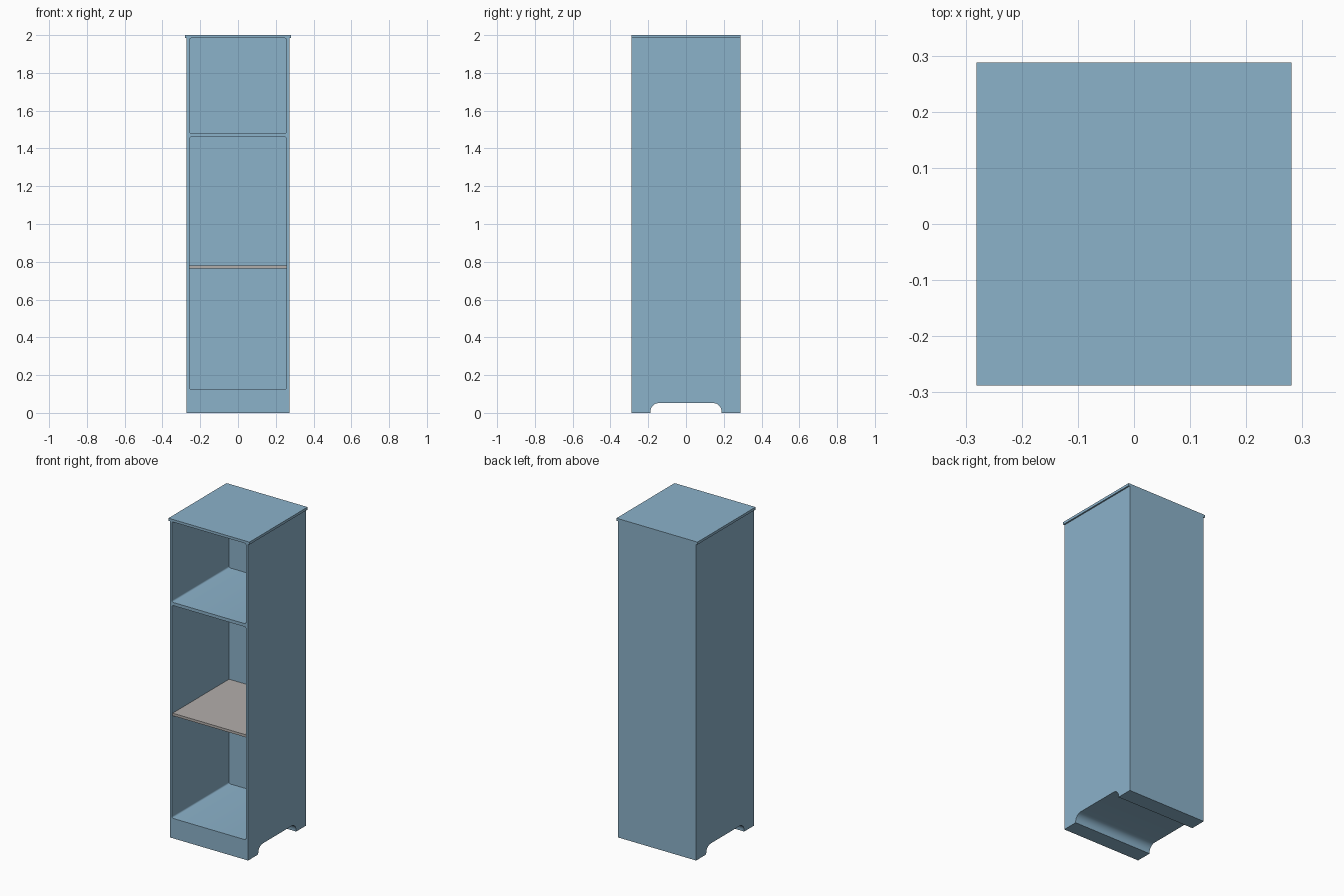
import bpy, bmesh, math
from mathutils import Vector

cube = bpy.data.objects.get("Cube")
if cube:
    bpy.data.objects.remove(cube, do_unlink=True)

HALF_W, HALF_TOP, HALF_D = 0.272, 0.281, 0.288
INNER = 0.257          # half width of the openings
BACK = 0.278           # inner face of the thin back panel
LIP_Z = 1.984


def material(name, rgb):
    m = bpy.data.materials.new(name)
    m.use_nodes = True
    m.diffuse_color = (*rgb, 1)
    bsdf = next(n for n in m.node_tree.nodes if n.type == 'BSDF_PRINCIPLED')
    bsdf.inputs["Base Color"].default_value = (*rgb, 1)
    return m


blue = material("soft blue", (0.26, 0.445, 0.59))
grey = material("warm grey", (0.45, 0.425, 0.41))


def prism(name, outline, axis, start, end, mat):
    """Extrude a flat outline along x (outline is y,z) or y (outline is x,z)."""
    def place(p, d):
        return (d, p[0], p[1]) if axis == 'x' else (p[0], d, p[1])
    bm = bmesh.new()
    face = bm.faces.new([bm.verts.new(place(p, start)) for p in outline])
    new = bmesh.ops.extrude_face_region(bm, geom=[face])["geom"]
    move = Vector(place((0, 0), end - start))
    bmesh.ops.translate(bm, vec=move, verts=[g for g in new if isinstance(g, bmesh.types.BMVert)])
    bmesh.ops.recalc_face_normals(bm, faces=bm.faces)
    mesh = bpy.data.meshes.new(name)
    bm.to_mesh(mesh)
    bm.free()
    mesh.materials.append(mat)
    ob = bpy.data.objects.new(name, mesh)
    bpy.context.collection.objects.link(ob)
    return ob


def rounded(x0, x1, z0, z1, r, steps):
    """Rectangle outline with rounded corners."""
    corners = [(x1 - r, z1 - r), (x0 + r, z1 - r), (x0 + r, z0 + r), (x1 - r, z0 + r)]
    pts = []
    for q, (cx, cz) in enumerate(corners):
        for i in range(steps + 1):
            a = (q + i / steps) * math.pi / 2
            pts.append((cx + r * math.cos(a), cz + r * math.sin(a)))
    return pts


# Carcass with a slightly wider top
half = [(HALF_W, 0), (HALF_W, LIP_Z), (HALF_TOP, LIP_Z), (HALF_TOP, 2)]
outline = half + [(-x, z) for x, z in reversed(half)]
carcass = prism("cabinet_carcass", outline, 'y', -HALF_D, HALF_D, blue)

# Two open compartments and the arch between the feet
cutters = [
    prism("lower_opening", rounded(-INNER, INNER, 0.125, 1.46, 0.01, 4), 'y', -0.4, BACK, blue),
    prism("upper_opening", rounded(-INNER, INNER, 1.48, LIP_Z, 0.01, 4), 'y', -0.4, BACK, blue),
    prism("base_arch", rounded(-0.188, 0.188, -0.1, 0.052, 0.045, 10), 'x', -0.4, 0.4, blue),
]
bpy.context.view_layer.objects.active = carcass
for cutter in cutters:
    mod = carcass.modifiers.new(cutter.name, 'BOOLEAN')
    mod.operation = 'DIFFERENCE'
    mod.solver = 'EXACT'
    mod.object = cutter
    bpy.ops.object.modifier_apply(modifier=mod.name)
    bpy.data.objects.remove(cutter, do_unlink=True)

# Loose shelf in the tall compartment
prism("middle_shelf", [(-INNER, 0.764), (INNER, 0.764), (INNER, 0.78), (-INNER, 0.78)],
      'y', -HALF_D + 0.008, BACK, grey)

# Smooth the rounded corners, keep the panels crisp
bpy.ops.object.select_all(action='DESELECT')
carcass.select_set(True)
bpy.context.view_layer.objects.active = carcass
bpy.ops.object.shade_smooth_by_angle(angle=math.radians(30))
